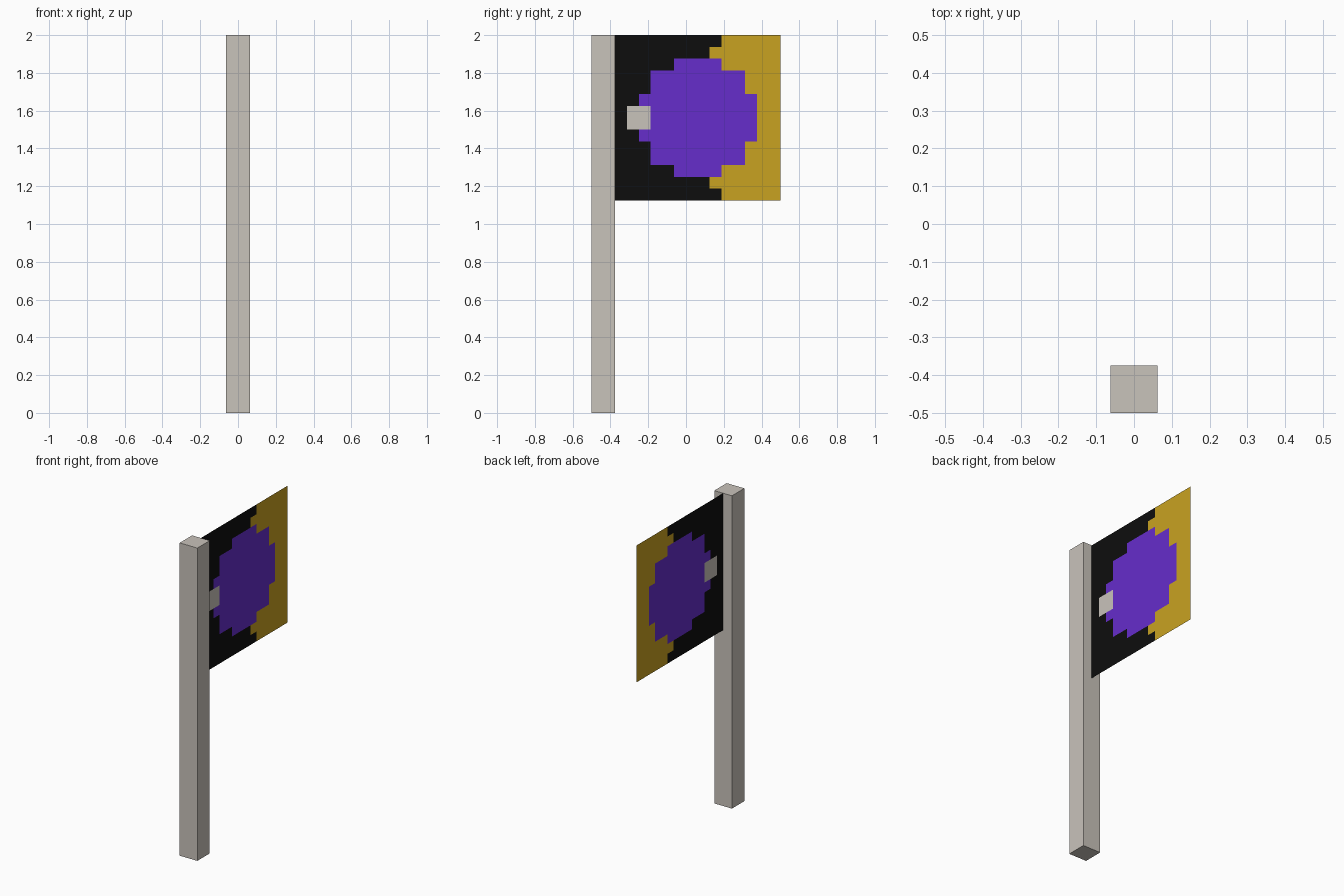
import bpy
import bmesh
from mathutils import Matrix, Vector

cube = bpy.data.objects.get("Cube")
if cube:
    bpy.data.objects.remove(cube, do_unlink=True)


def make_material(name, rgb):
    """Flat material from 0-255 display values, converted to linear."""
    linear = [((c / 255 + 0.055) / 1.055) ** 2.4 for c in rgb]
    mat = bpy.data.materials.new(name)
    mat.use_nodes = True
    bsdf = mat.node_tree.nodes["Principled BSDF"]
    bsdf.inputs["Base Color"].default_value = (*linear, 1)
    mat.diffuse_color = (*linear, 1)
    return mat


stone = make_material("pale stone", (201, 195, 187))
black = make_material("black", (13, 13, 13))
purple = make_material("purple", (102, 45, 203))
gold = make_material("gold", (201, 162, 33))


def finish(bm, name, materials):
    mesh = bpy.data.meshes.new(name)
    bm.to_mesh(mesh)
    bm.free()
    for mat in materials:
        mesh.materials.append(mat)
    obj = bpy.data.objects.new(name, mesh)
    bpy.context.collection.objects.link(obj)
    return obj


CELL = 0.0625   # side of one flag square
COUNT = 14      # flag squares per side
SIDE = CELL * COUNT
HEIGHT = 2.0

# Square post
bm = bmesh.new()
bmesh.ops.create_cube(bm, size=1)
bmesh.ops.scale(bm, vec=(2 * CELL, 2 * CELL, HEIGHT), verts=bm.verts)
bmesh.ops.translate(bm, vec=(0, -0.5 + CELL, HEIGHT / 2), verts=bm.verts)
finish(bm, "post", [stone])

# Half width of the stepped purple disc, by distance of the row from its middle
DISC = {0: (2, 11), 1: (2, 11), 2: (3, 10), 3: (3, 10), 4: (5, 8)}


def flag_colour(col, row):
    """Material slot of a square; columns run away from the post."""
    ring = row - 7 if row >= 7 else 6 - row
    if col in (1, 2) and row in (6, 7):
        return 3                      # pale clasp
    if ring in DISC and DISC[ring][0] <= col <= DISC[ring][1]:
        return 1                      # disc
    return 2 if col >= (8 if ring == 5 else 9) else 0


# Flag: a single upright sheet in the plane x = 0, coloured square by square
bm = bmesh.new()
bmesh.ops.create_grid(bm, x_segments=COUNT, y_segments=COUNT, size=SIDE / 2)
upright = Matrix(((0, 0, 1), (1, 0, 0), (0, 1, 0))).to_4x4()
corner = Vector((0, 0.5 - SIDE, HEIGHT))
centre = corner + Vector((0, SIDE / 2, -SIDE / 2))
bmesh.ops.transform(bm, matrix=Matrix.Translation(centre) @ upright, verts=bm.verts)
for face in bm.faces:
    offset = face.calc_center_median() - corner
    # rows count from the top; the clasp sits just above the middle
    face.material_index = flag_colour(int(offset.y / CELL), int(-offset.z / CELL))
finish(bm, "flag", [black, purple, gold, stone])
